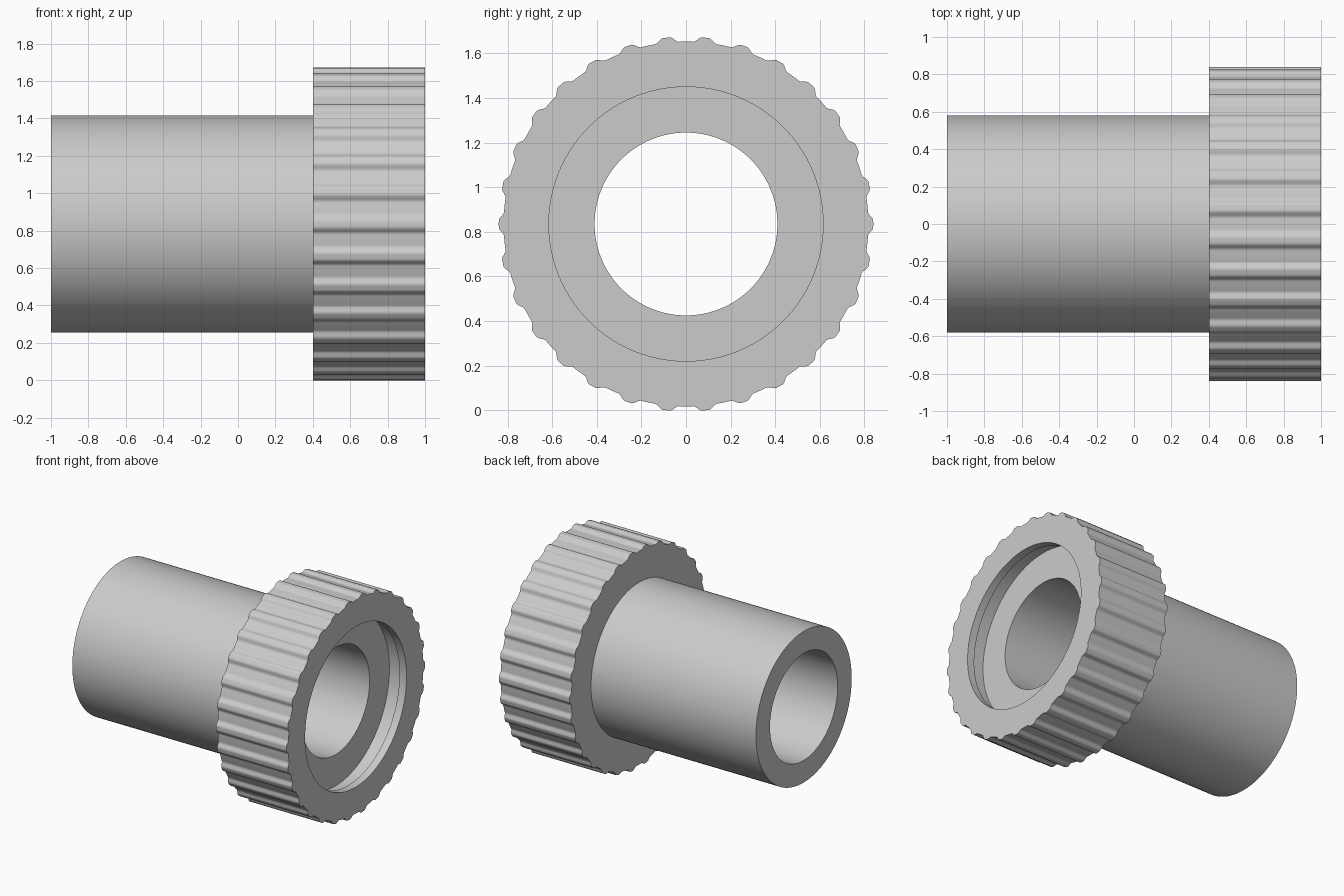
import bpy, bmesh, math

cube = bpy.data.objects.get("Cube")
if cube:
    bpy.data.objects.remove(cube, do_unlink=True)

AXIS_Z = 0.835      # height of the turning axis
RIBS = 30
STEPS = 20          # segments per rib
SEGMENTS = RIBS * STEPS
ROOT, CREST = 0.818, 0.84
BORE, PIPE, LIP, GROOVE = 0.41, 0.58, 0.615, 0.65
BACK, FLOOR, UNDERCUT, END = 0.4, 0.83, 0.94, 1.0

grey = bpy.data.materials.new("light grey")
grey.use_nodes = True
grey.diffuse_color = (0.6, 0.6, 0.6, 1)
grey.node_tree.nodes["Principled BSDF"].inputs["Base Color"].default_value = (0.6, 0.6, 0.6, 1)


def ribbed(i):
    """Radius of the grip at segment i: rounded ribs on a round body."""
    k = i % STEPS
    degrees = min(k, STEPS - k) * 360 / SEGMENTS
    t = min(max((3.7 - degrees) / 2.6, 0), 1)
    return ROOT + (CREST - ROOT) * t * t * (3 - 2 * t)


def turn(name, profile):
    """Revolve (x, radius) points about the x axis; a radius may be a function."""
    bm = bmesh.new()
    rings = []
    for x, radius in profile:
        ring = []
        for i in range(SEGMENTS):
            a = math.tau * i / SEGMENTS
            r = radius(i) if callable(radius) else radius
            ring.append(bm.verts.new((x, r * math.cos(a), AXIS_Z + r * math.sin(a))))
        rings.append(ring)
    for first, second in zip(rings, rings[1:]):
        for i in range(SEGMENTS):
            j = (i + 1) % SEGMENTS
            bm.faces.new((first[i], first[j], second[j], second[i]))
    mesh = bpy.data.meshes.new(name)
    bm.to_mesh(mesh)
    bm.free()
    mesh.materials.append(grey)
    obj = bpy.data.objects.new(name, mesh)
    bpy.context.collection.objects.link(obj)
    bpy.ops.object.select_all(action="DESELECT")
    obj.select_set(True)
    bpy.context.view_layer.objects.active = obj
    bpy.ops.object.shade_smooth_by_angle(angle=math.radians(40))
    return obj


# Hollow pipe: bore, open end, outer wall up to the collar
turn("pipe", [(FLOOR, BORE), (-1, BORE), (-1, PIPE), (BACK, PIPE)])

# Ribbed collar: back face, grip, front face, lip, undercut groove, recess floor
turn("ribbed_collar", [(BACK, PIPE), (BACK, ribbed), (END, ribbed), (END, LIP),
                       (UNDERCUT, LIP), (UNDERCUT, GROOVE), (FLOOR, GROOVE), (FLOOR, BORE)])
